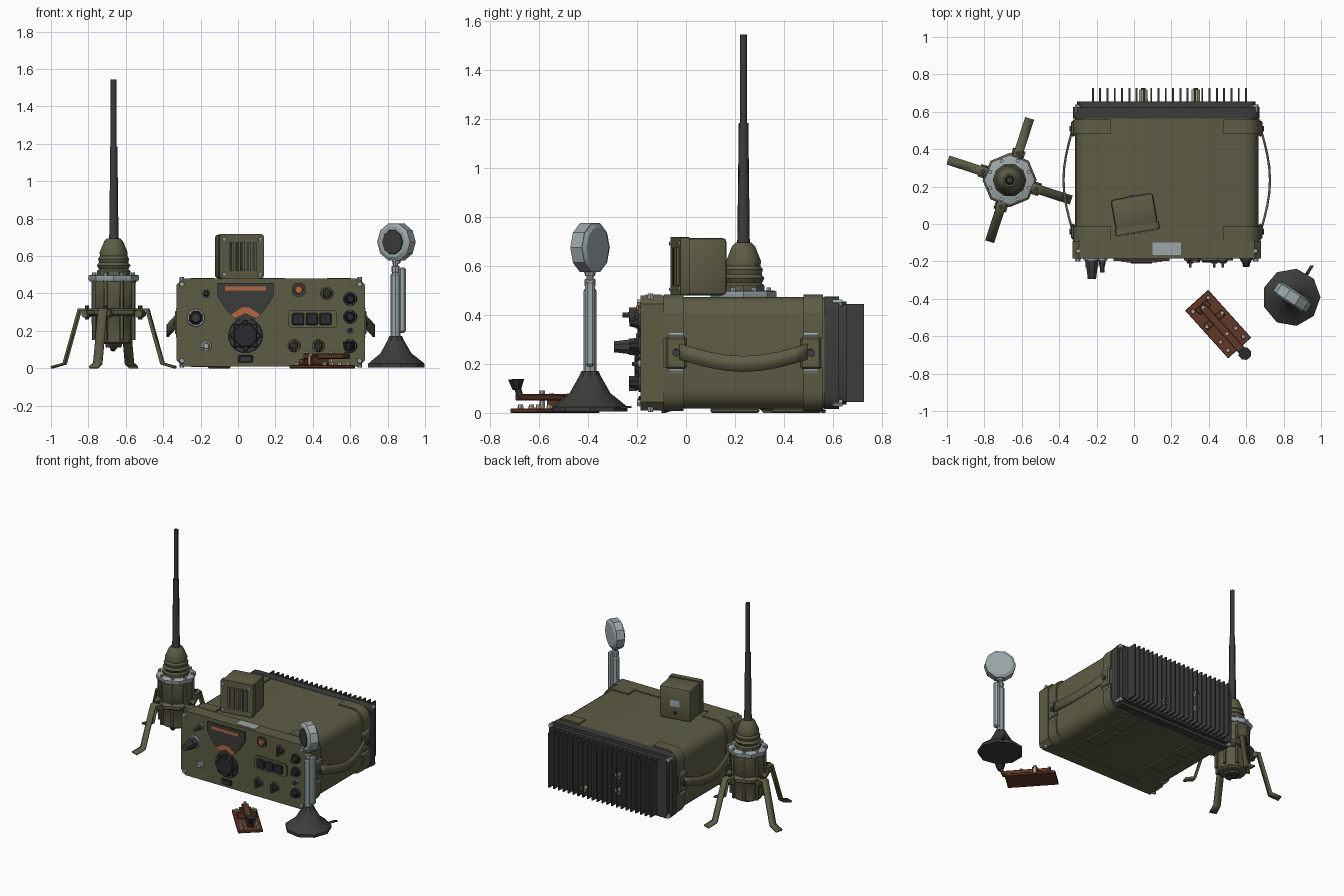
import bpy, bmesh
from math import radians, pi, sin, cos
from mathutils import Matrix, Vector

cube = bpy.data.objects.get("Cube")
if cube:
    bpy.data.objects.remove(cube, do_unlink=True)


def material(name, r, g, b):
    m = bpy.data.materials.new(name)
    m.use_nodes = True
    m.diffuse_color = (r, g, b, 1)
    m.node_tree.nodes["Principled BSDF"].inputs["Base Color"].default_value = (r, g, b, 1)
    return m


OLIVE = material("olive paint", 0.11, 0.108, 0.06)
DARK = material("dark grey metal", 0.045, 0.045, 0.043)
BLACK = material("black plastic", 0.022, 0.024, 0.027)
STEEL = material("light steel", 0.33, 0.38, 0.4)
ORANGE = material("amber display", 0.45, 0.14, 0.05)
BROWN = material("brown wood", 0.12, 0.04, 0.022)
TAN = material("pale connector", 0.4, 0.4, 0.3)

frame = Matrix.Identity(4)


def finish(name, bm, mat, smooth=35):
    bmesh.ops.recalc_face_normals(bm, faces=bm.faces)
    me = bpy.data.meshes.new(name)
    bm.to_mesh(me)
    bm.free()
    me.materials.append(mat)
    me.shade_smooth()
    me.set_sharp_from_angle(angle=radians(smooth))
    ob = bpy.data.objects.new(name, me)
    bpy.context.collection.objects.link(ob)
    ob.matrix_world = frame
    return ob


def box(name, x, y, z, mat, r=0, axis=None, seg=1):
    """Box from ranges; r rounds the edges along one axis, or all of them."""
    bm = bmesh.new()
    bmesh.ops.create_cube(bm, size=1)
    for v in bm.verts:
        v.co = [(a + b) / 2 + c * (b - a) for (a, b), c in zip((x, y, z), v.co)]
    if r:
        edges = [e for e in bm.edges if axis is None
                 or abs((e.verts[0].co - e.verts[1].co).normalized()[axis]) > 0.9]
        bmesh.ops.bevel(bm, geom=edges, offset=r, segments=seg, profile=0.5, affect='EDGES')
    return finish(name, bm, mat)


def rod(name, p, q, r0, r1, mat, sides=8, smooth=35):
    p, q = Vector(p), Vector(q)
    bm = bmesh.new()
    turn = Matrix.Translation((p + q) / 2) @ (q - p).to_track_quat('Z', 'Y').to_matrix().to_4x4()
    bmesh.ops.create_cone(bm, cap_ends=True, segments=sides, radius1=r0, radius2=r1,
                          depth=(q - p).length, matrix=turn @ Matrix.Rotation(pi / sides, 4, 'Z'))
    return finish(name, bm, mat, smooth)


def prism(name, pts, y0, y1, mat):
    """Outline in x and z, pushed along y."""
    bm = bmesh.new()
    face = bm.faces.new([bm.verts.new((x, y0, z)) for x, z in pts])
    out = bmesh.ops.extrude_face_region(bm, geom=[face])
    for v in out["geom"]:
        if isinstance(v, bmesh.types.BMVert):
            v.co.y = y1
    return finish(name, bm, mat)


def lathe(name, profile, sides, mat, smooth=35):
    bm = bmesh.new()
    rings = [[bm.verts.new((r * cos(2 * pi * i / sides), r * sin(2 * pi * i / sides), z))
              for i in range(sides)] for r, z in profile]
    for a, b in zip(rings, rings[1:]):
        for i in range(sides):
            j = (i + 1) % sides
            bm.faces.new((a[i], a[j], b[j], b[i]))
    bm.faces.new(rings[0])
    bm.faces.new(rings[-1])
    return finish(name, bm, mat, smooth)


def ribbon(name, path, w, t, mat, side):
    """Flat strip through path, widened along side and thickened."""
    side = Vector(side) * w / 2
    bm = bmesh.new()
    rows = [(bm.verts.new(Vector(p) - side), bm.verts.new(Vector(p) + side)) for p in path]
    for a, b in zip(rows, rows[1:]):
        bm.faces.new((a[0], a[1], b[1], b[0]))
    ob = finish(name, bm, mat)
    mod = ob.modifiers.new("thickness", 'SOLIDIFY')
    mod.thickness, mod.offset = t, 0
    return ob


# Radio case
CX, CZ, HW, HH = 0.175, 0.245, 0.49, 0.228
box("radio_case", (CX - HW, CX + HW), (-0.15, 0.575), (CZ - HH, CZ + HH), OLIVE, 0.08, 1, 4)
box("front_panel", (-0.33, 0.68), (-0.185, -0.09), (0.01, 0.48), OLIVE, 0.035, 1)
box("rear_flange", (-0.325, 0.67), (0.565, 0.625), (0.015, 0.475), DARK, 0.05, 1, 3)
box("heat_sink_plate", (-0.305, 0.65), (0.625, 0.655), (0.035, 0.455), DARK, 0.04, 1, 2)
box("name_plate", (0.1, 0.25), (-0.165, -0.1), (0.478, 0.484), STEEL)

# Corner bands, latches and bolts
for sx in (-1, 1):
    for sz in (-1, 1):
        arc = [(HW - 0.08 + 0.08 * sin(a), HH - 0.08 + 0.08 * cos(a))
               for a in [i * pi / 8 for i in range(5)]]
        inner = [(0.3, HH)] + arc + [(HW, 0.06)]
        outer = [(0.3, HH + 0.01)] + [(x + 0.01, z + 0.01) for x, z in arc] + [(HW + 0.01, 0.06)]
        outline = [(CX + sx * x, CZ + sz * z) for x, z in outer + inner[::-1]]
        for y0, y1 in ((-0.09, -0.01), (0.48, 0.56)):
            prism("corner_band", outline, y0, y1, OLIVE)
        bx, bz = CX + sx * 0.475, CZ + sz * 0.205
        rod("panel_bolt", (bx, -0.2, bz), (bx, -0.18, bz), 0.014, 0.016, STEEL, 6)
        rod("rear_bolt", (bx, 0.6, bz), (bx, 0.64, bz), 0.016, 0.016, STEEL, 6)
        rod("edge_bolt", (bx, -0.145, CZ + sz * 0.22), (bx, -0.145, CZ + sz * 0.242), 0.014, 0.012, STEEL, 6)
    xs = CX + sx * HW
    for y in (-0.04, 0.51):
        box("strap_latch", sorted((xs, xs + sx * 0.022)), (y - 0.042, y + 0.042), (0.18, 0.31), OLIVE, 0.008)
        rod("latch_stud", (xs, y, 0.245), (xs + sx * 0.03, y, 0.245), 0.018, 0.016, DARK)
        for z in (0.172, 0.318):
            rod("latch_pin", (xs + sx * 0.008, y - 0.03, z), (xs + sx * 0.008, y + 0.03, z), 0.01, 0.01, STEEL, 6)
    path = []
    for i in range(9):
        bow = sin(pi * i / 8)
        path.append((xs + sx * (0.012 + 0.05 * bow), -0.04 + 0.55 * i / 8, 0.255 - 0.055 * bow))
    ribbon("carry_strap", path, 0.065, 0.012, OLIVE, (0, 0, 1))
for x in (-0.1, 0.45):
    for y in (0.1, 0.35):
        box("bottom_foot", (x - 0.06, x + 0.06), (y, y + 0.2), (0, 0.02), OLIVE, 0.006)

# Cooling fins and rear connectors
for i in range(22):
    x = -0.22 + i * 0.039
    prism("cooling_fin", [(x - 0.005, 0.045), (x + 0.005, 0.045), (x + 0.005, 0.445), (x - 0.005, 0.445)],
          0.65, 0.728, DARK)
for x, z in ((0.33, 0.1), (0.05, 0.27), (0.05, 0.16)):
    rod("rear_connector", (x, 0.65, z), (x, 0.72, z), 0.026, 0.024, TAN, 8)
    rod("connector_cap", (x, 0.715, z), (x, 0.728, z), 0.014, 0.012, DARK, 8)

# Front panel display
shield = [(-0.11, 0.455), (0.19, 0.455), (0.19, 0.385), (0.14, 0.31), (0.09, 0.26), (-0.01, 0.26), (-0.06, 0.31), (-0.11, 0.385)]
prism("display_bezel", shield, -0.198, -0.18, DARK)
box("display_bar", (-0.07, 0.15), (-0.204, -0.195), (0.415, 0.437), ORANGE)
prism("display_dial", [(-0.04, 0.285), (0.02, 0.325), (0.06, 0.325), (0.12, 0.285), (0.1, 0.268), (0.04, 0.295), (-0.02, 0.268)],
      -0.204, -0.195, ORANGE)

# Main tuning dial
rod("dial_base", (0.04, -0.18, 0.175), (0.04, -0.193, 0.175), 0.095, 0.09, DARK, 16)
rod("tuning_dial", (0.04, -0.19, 0.175), (0.04, -0.21, 0.175), 0.075, 0.06, BLACK, 8)
for i in range(8):
    a = i * pi / 4
    p = Vector((0.04 + 0.068 * cos(a), -0.19, 0.175 + 0.068 * sin(a)))
    rod("dial_grip", p, p + Vector((0, -0.016, 0)), 0.018, 0.014, BLACK, 6)
box("lower_socket", (0.0, 0.08), (-0.195, -0.18), (0.03, 0.07), BLACK, 0.005)
box("socket_slot", (0.015, 0.065), (-0.199, -0.19), (0.042, 0.058), DARK)

# Button block
box("button_block", (0.27, 0.53), (-0.195, -0.18), (0.215, 0.31), OLIVE, 0.012, 1)
for x in (0.29, 0.363, 0.436):
    box("push_button", (x, x + 0.064), (-0.206, -0.19), (0.232, 0.295), BLACK, 0.005)


def knob(x, z, r, length, mat, ring=OLIVE, sides=8):
    rod("knob_ring", (x, -0.18, z), (x, -0.195, z), r * 1.25, r * 1.15, ring, 12)
    rod("knob_skirt", (x, -0.19, z), (x, -0.19 - length * 0.4, z), r, r * 0.9, mat, sides)
    rod("knob_grip", (x, -0.19 - length * 0.4, z), (x, -0.19 - length, z), r * 0.8, r * 0.6, mat, sides)


knob(-0.225, 0.27, 0.04, 0.105, DARK, STEEL)
knob(-0.17, 0.4, 0.018, 0.07, DARK, STEEL, 6)
knob(-0.17, 0.12, 0.024, 0.02, STEEL, TAN)
for z in (0.37, 0.275, 0.12):
    knob(0.6, z, 0.03, 0.04, BLACK, DARK)
knob(0.6, 0.2, 0.014, 0.03, DARK, STEEL, 6)
for x, z in ((0.475, 0.4), (0.3, 0.12), (0.43, 0.12)):
    knob(x, z, 0.028, 0.022, DARK, OLIVE)
    box("knob_pointer", (x - 0.007, x + 0.007), (-0.232, -0.2), (z - 0.03, z + 0.03), DARK)
box("switch_plate", (0.29, 0.36), (-0.195, -0.18), (0.385, 0.455), DARK, 0.015, 1)
rod("amber_switch", (0.325, -0.19, 0.42), (0.325, -0.205, 0.42), 0.027, 0.02, ORANGE, 6)

# Speaker box on top of the case
frame = Matrix.Translation((0.003, 0.055, 0.48)) @ Matrix.Rotation(radians(10), 4, 'Z')
box("speaker_box", (-0.115, 0.115), (-0.07, 0.095), (0, 0.235), OLIVE, 0.018, None, 2)
box("speaker_front", (-0.12, 0.12), (-0.1, -0.062), (0, 0.238), OLIVE, 0.015, 1, 2)
for i in range(5):
    x = -0.064 + i * 0.032
    box("speaker_slot", (x - 0.006, x + 0.006), (-0.103, -0.095), (0.04, 0.195), DARK)
    box("speaker_louver", (x + 0.006, x + 0.016), (-0.11, -0.095), (0.04, 0.195), OLIVE)
for x in (-0.098, 0.098):
    for z in (0.025, 0.212):
        rod("speaker_screw", (x, -0.097, z), (x, -0.107, z), 0.011, 0.009, STEEL, 6)
box("speaker_label", (-0.035, 0.035), (0.09, 0.099), (0.1, 0.15), STEEL)
rod("speaker_socket", (0, 0.09, 0.05), (0, 0.102, 0.05), 0.014, 0.012, BLACK)

# Antenna mount and mast
frame = Matrix.Translation((-0.665, 0.235, 0))
lathe("mount_barrel", [(0.085, 0.13), (0.1, 0.14), (0.105, 0.29), (0.112, 0.3), (0.118, 0.47)], 10, OLIVE)
lathe("leg_collar", [(0.13, 0.28), (0.145, 0.29), (0.145, 0.31), (0.13, 0.32)], 8, OLIVE)
lathe("mount_flange", [(0.128, 0.465), (0.135, 0.475), (0.135, 0.495), (0.125, 0.5)], 8, STEEL)
lathe("mount_cap", [(0.09, 0.495), (0.09, 0.52), (0.078, 0.53), (0.09, 0.55), (0.078, 0.565), (0.083, 0.585),
                    (0.073, 0.6), (0.075, 0.62), (0.05, 0.68), (0.035, 0.695)], 10, OLIVE)
lathe("lower_mast", [(0.028, 0.69), (0.026, 0.71), (0.02, 1.185)], 7, DARK, 60)
lathe("upper_mast", [(0.016, 1.18), (0.016, 1.545)], 6, DARK, 65)
rod("cable_socket", (0.0, 0.0, 0.14), (0.0, 0.0, 0.11), 0.05, 0.045, DARK)
rod("cable_plug", (0.0, -0.03, 0.12), (-0.005, -0.04, 0.095), 0.025, 0.012, BLACK, 6)
for i in range(8):
    a = i * pi / 4 + pi / 8
    c = Vector((cos(a), sin(a), 0))
    rod("barrel_rib", c * 0.113 + Vector((0, 0, 0.15)), c * 0.113 + Vector((0, 0, 0.47)), 0.012, 0.014, OLIVE, 6)
    rod("flange_bolt", c * 0.112 + Vector((0, 0, 0.45)), c * 0.112 + Vector((0, 0, 0.512)), 0.011, 0.011, STEEL, 6)

# Tripod-style legs
for deg in (72, 162, 252, 342):
    frame = Matrix.Translation((-0.665, 0.235, 0)) @ Matrix.Rotation(radians(deg), 4, 'Z')
    ribbon("mount_leg", [(0.1, 0, 0.31), (0.19, 0, 0.315), (0.275, 0, 0.025), (0.345, 0, 0.006)], 0.05, 0.012, OLIVE, (0, 1, 0))
    rod("leg_hinge", (0.15, -0.035, 0.292), (0.15, 0.035, 0.292), 0.022, 0.022, OLIVE)
    rod("leg_bolt", (0.15, 0, 0.26), (0.15, 0, 0.335), 0.012, 0.012, DARK, 6)

# Desk microphone
frame = Matrix.Translation((0.842, -0.392, 0))
lathe("microphone_base", [(0.155, 0.005), (0.155, 0.025), (0.13, 0.045), (0.085, 0.08), (0.045, 0.15), (0.035, 0.172)], 9, DARK)
lathe("microphone_stem", [(0.026, 0.165), (0.026, 0.5), (0.018, 0.51), (0.022, 0.52), (0.022, 0.545),
                          (0.014, 0.55), (0.018, 0.59)], 8, STEEL)
box("talk_bar", (0.018, 0.055), (-0.02, 0.02), (0.19, 0.54), STEEL, 0.01)
ribbon("microphone_cable", [(0.08, 0.12, 0.02), (0.11, 0.17, 0.025)], 0.02, 0.008, DARK, (1, 0, 0))
frame = frame @ Matrix.Translation((0.005, 0, 0.675)) @ Matrix.Rotation(radians(-33), 4, 'Z')
rod("microphone_head", (0, -0.028, 0), (0, 0.028, 0), 0.105, 0.105, STEEL, 10)
rod("head_front_rim", (0, -0.028, 0), (0, -0.038, 0), 0.1, 0.085, STEEL, 10)
rod("head_back_rim", (0, 0.028, 0), (0, 0.038, 0), 0.1, 0.085, STEEL, 10)
rod("head_grille", (0, -0.036, 0), (0, -0.042, 0), 0.068, 0.064, DARK, 10)
rod("head_pivot", (0, 0, -0.115), (0, 0, -0.08), 0.02, 0.03, STEEL)

# Telegraph key
frame = Matrix.Translation((0.45, -0.535, 0)) @ Matrix.Rotation(radians(-48), 4, 'Z')
box("key_base", (-0.172, 0.172), (-0.083, 0.083), (0, 0.018), BROWN, 0.003)
box("key_arm", (-0.13, 0.2), (-0.022, 0.022), (0.05, 0.078), BROWN, 0.004)
box("key_bridge", (-0.05, -0.01), (-0.065, 0.065), (0.018, 0.068), BROWN, 0.004)
box("key_rest", (-0.14, -0.1), (-0.04, 0.04), (0.018, 0.05), BROWN, 0.004)
for x in (-0.14, -0.03, 0.08, 0.14):
    for y in (-0.055, 0.055):
        rod("key_terminal", (x, y, 0.016), (x, y, 0.034 if x != -0.03 else 0.08), 0.013, 0.011, TAN, 6)
for x in (-0.12, 0.07):
    rod("key_contact", (x, 0, 0.016), (x, 0, 0.092), 0.011, 0.011, TAN, 6)
rod("key_knob_stem", (0.19, 0, 0.06), (0.207, 0, 0.105), 0.014, 0.014, DARK, 6)
rod("key_knob", (0.21, 0, 0.095), (0.213, 0, 0.137), 0.018, 0.035, BLACK, 8)
